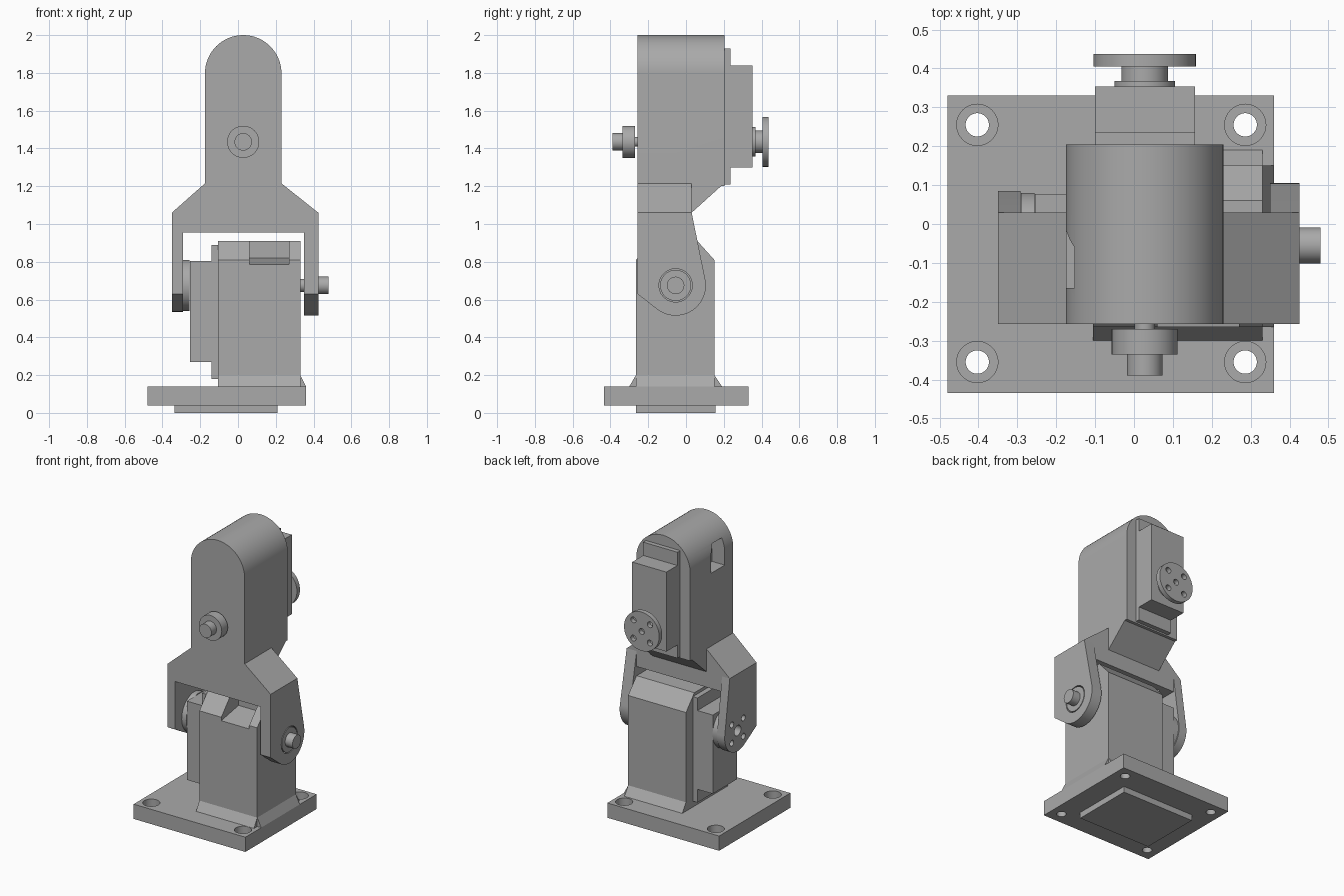
import bpy, bmesh
from math import sin, cos, pi, radians
from mathutils import Vector
from mathutils.geometry import convex_hull_2d

if "Cube" in bpy.data.objects:
    bpy.data.objects.remove(bpy.data.objects["Cube"], do_unlink=True)

grey = bpy.data.materials.new("plain_grey")
grey.use_nodes = True
colour = (0.4, 0.4, 0.4, 1)
grey.diffuse_color = colour
grey.node_tree.nodes["Principled BSDF"].inputs["Base Color"].default_value = colour

parts = []


def prism(name, outline, axis, a, b, cutter=False):
    """Extrude an outline along an axis: x uses (y, z), y uses (x, z), z uses (x, y)."""
    slot = "xyz".index(axis)
    bm = bmesh.new()
    rings = []
    for d in (a, b):
        ring = []
        for u, v in outline:
            co = [u, v]
            co.insert(slot, d)
            ring.append(bm.verts.new(co))
        rings.append(ring)
        bm.faces.new(ring)
    n = len(outline)
    for i in range(n):
        j = (i + 1) % n
        bm.faces.new((rings[0][i], rings[0][j], rings[1][j], rings[1][i]))
    bmesh.ops.recalc_face_normals(bm, faces=bm.faces)
    mesh = bpy.data.meshes.new(name)
    bm.to_mesh(mesh)
    bm.free()
    mesh.materials.append(grey)
    obj = bpy.data.objects.new(name, mesh)
    bpy.context.collection.objects.link(obj)
    if cutter:
        obj.hide_render = True
    else:
        parts.append(obj)
    return obj


def rect(u0, u1, v0, v1):
    return [(u0, v0), (u1, v0), (u1, v1), (u0, v1)]


def disc(centre, r, n=48):
    return [(centre[0] + r * cos(2 * pi * i / n), centre[1] + r * sin(2 * pi * i / n))
            for i in range(n)]


def cut(obj, outline, axis, a, b):
    """Subtract a prism from a part."""
    tool = prism("cutter", outline, axis, a, b, cutter=True)
    mod = obj.modifiers.new("cut", "BOOLEAN")
    mod.operation = "DIFFERENCE"
    mod.solver = "EXACT"
    mod.object = tool
    bpy.context.view_layer.update()
    graph = bpy.context.evaluated_depsgraph_get()
    mesh = bpy.data.meshes.new_from_object(obj.evaluated_get(graph))
    obj.modifiers.clear()
    obj.data = mesh
    bpy.data.objects.remove(tool, do_unlink=True)


def horn_holes(obj, centre, axis, a, b, mid):
    """Centre hole and four screw holes through a round horn."""
    cut(obj, disc(centre, mid, 24), axis, a, b)
    for k in range(4):
        t = pi / 4 + k * pi / 2
        spot = (centre[0] + 0.088 * cos(t), centre[1] + 0.088 * sin(t))
        cut(obj, disc(spot, 0.02, 20), axis, a, b)


# Base plate with counterbored corner holes
prism("base_pad", rect(-0.335, 0.21, -0.265, 0.155), "z", 0, 0.04)
plate = prism("base_plate", rect(-0.48, 0.36, -0.435, 0.33), "z", 0.04, 0.14)
for x in (-0.403, 0.286):
    for y in (-0.355, 0.255):
        cut(plate, disc((x, y), 0.03), "z", 0, 0.2)
        cut(plate, disc((x, y), 0.053), "z", 0.09, 0.2)

# Lower block with sloped top edges and a front pocket
block = prism("lower_block", [(-0.265, 0.14), (0.15, 0.14), (0.15, 0.81), (0.06, 0.91),
                              (-0.175, 0.91), (-0.265, 0.81)], "x", -0.105, 0.33)
cut(block, [(-0.3, 0.78), (-0.08, 0.82), (-0.08, 0.95), (-0.3, 0.95)], "x", 0.06, 0.27)

# Wedge fillets at the foot of the block
prism("front_foot_wedge", [(-0.265, 0.14), (-0.3, 0.14), (-0.265, 0.2)], "x", -0.105, 0.33)
prism("rear_foot_wedge", [(0.15, 0.14), (0.19, 0.14), (0.15, 0.2)], "x", -0.105, 0.33)
prism("side_foot_wedge", [(0.33, 0.14), (0.36, 0.14), (0.33, 0.2)], "y", -0.265, 0.15)

# Lower motor, its shaft on the side axis
pivot = (-0.055, 0.675)
prism("lower_motor_flange", rect(-0.185, 0.077, 0.18, 0.89), "x", -0.14, -0.105)
prism("lower_motor_body", rect(-0.185, 0.077, 0.27, 0.805), "x", -0.255, -0.14)
prism("lower_motor_horn", disc(pivot, 0.135), "x", -0.29, -0.256)

# Fork: bridge, sloped shoulders and two rounded arms
front, fork_back = -0.257, 0.03
left, right = -0.175, 0.23
prism("fork_bridge", rect(-0.292, 0.35, 0.955, 1.06), "y", front, fork_back)
for name, outer, inner in (("right_shoulder", -0.35, left), ("left_shoulder", 0.425, right)):
    prism(name, [(outer, 1.06), (inner, 1.06), (inner, 1.215)], "y", front, fork_back)


def arm(name, radius, a, b):
    pts = [Vector(p) for p in [(front, 0.63), (front, 1.06), (fork_back, 1.06)]
           + disc(pivot, radius, 64)]
    return prism(name, [pts[i] for i in convex_hull_2d(pts)], "x", a, b)


horn_arm = arm("right_arm", 0.14, -0.35, -0.292)
horn_holes(horn_arm, pivot, "x", -0.4, -0.25, 0.035)
pin_arm = arm("left_arm", 0.16, 0.35, 0.425)
cut(pin_arm, disc(pivot, 0.088), "x", 0.39, 0.5)
prism("bearing", disc(pivot, 0.082), "x", 0.39, 0.425)
prism("pivot_pin_outer", disc(pivot, 0.046), "x", 0.425, 0.48)
prism("pivot_pin_inner", disc(pivot, 0.035), "x", 0.33, 0.35)

# Upper housing with arched top, sloped underside and a side window
mid = (left + right) / 2
half = (right - left) / 2
arch = [(mid + half * cos(pi * i / 32), 2 - half + half * sin(pi * i / 32)) for i in range(33)]
housing = prism("upper_housing", [(left, 1.06), (right, 1.06)] + arch, "y", front, 0.205)
cut(housing, [(fork_back, 1.0), (fork_back, 1.06), (0.185, 1.2), (0.3, 1.2), (0.3, 1.0)],
    "x", -0.5, 0.5)
cut(housing, [(-0.165, 1.71), (-0.02, 1.71), (-0.02, 1.83), (-0.06, 1.89), (-0.165, 1.89)],
    "x", -0.3, -0.08)

# Upper motor facing the back
shaft = (mid, 1.435)
prism("upper_motor_flange", rect(-0.1, 0.157, 1.21, 1.93), "y", 0.205, 0.235)
prism("upper_motor_body", rect(-0.1, 0.157, 1.3, 1.84), "y", 0.235, 0.353)
prism("upper_motor_collar", disc(shaft, 0.078), "y", 0.353, 0.368)
prism("upper_motor_hub", disc(shaft, 0.06), "y", 0.368, 0.405)
horn = prism("upper_motor_horn", disc(shaft, 0.132), "y", 0.405, 0.437)
horn_holes(horn, shaft, "y", 0.38, 0.5, 0.02)

# Stepped front pin
for name, r, a, b in (("front_pin_neck", 0.026, -0.27, front),
                      ("front_pin_collar", 0.085, -0.335, -0.27),
                      ("front_pin_tip", 0.046, -0.39, -0.335)):
    prism(name, disc(shaft, r), "y", a, b)

# Smooth the round walls and keep hard edges
bpy.ops.object.select_all(action="DESELECT")
for obj in parts:
    obj.select_set(True)
bpy.context.view_layer.objects.active = parts[0]
bpy.ops.object.shade_smooth_by_angle(angle=radians(25))
